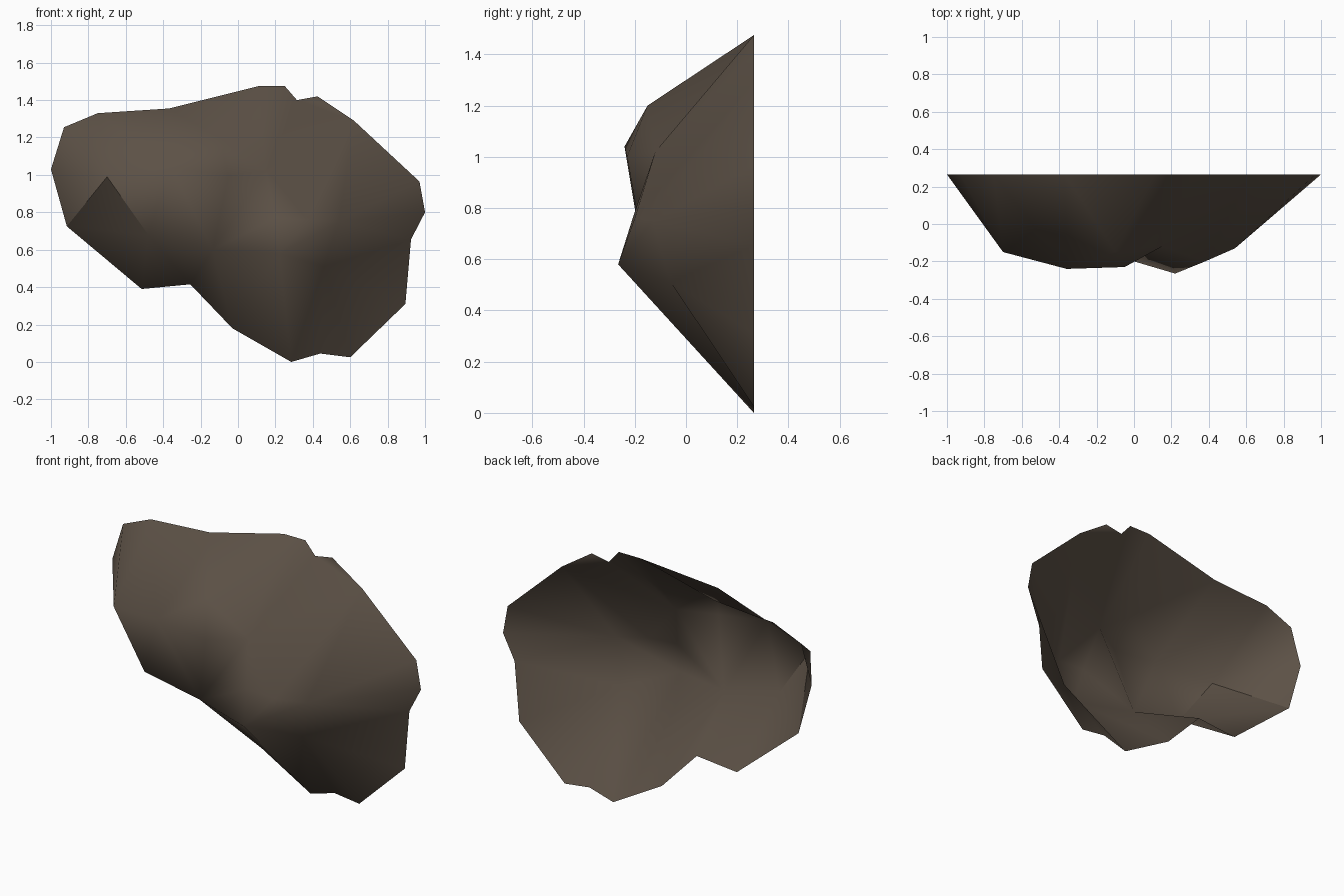
import bpy, bmesh
from mathutils import Vector
from mathutils.geometry import delaunay_2d_cdt

if "Cube" in bpy.data.objects:
    bpy.data.objects.remove(bpy.data.objects["Cube"])

BACK = 0.265

# Rim of the open-backed rock shell, as seen from the front (x, z)
rim = [(-1, 1.03), (-0.93, 1.255), (-0.75, 1.33), (-0.37, 1.355), (0.11, 1.475),
       (0.25, 1.475), (0.315, 1.40), (0.425, 1.42), (0.62, 1.29), (0.97, 0.965),
       (1.0, 0.80), (0.925, 0.655), (0.895, 0.31), (0.60, 0.025), (0.44, 0.045),
       (0.285, 0.0), (-0.03, 0.18), (-0.255, 0.415), (-0.515, 0.39), (-0.915, 0.725)]

# Bulges and hollows of the front face (x, y, z)
bumps = [(-0.70, -0.15, 0.99), (-0.48, -0.18, 0.68), (-0.36, -0.24, 1.04),
         (-0.05, -0.23, 1.00), (-0.10, -0.15, 1.20), (0.15, -0.12, 1.02),
         (0.20, -0.205, 0.77), (0.38, -0.20, 0.76), (0.54, -0.13, 0.75),
         (0.22, -0.265, 0.58), (0.46, -0.06, 0.51), (-0.135, -0.16, 0.60)]

n = len(rim)
pts = [Vector((x, BACK, z)) for x, z in rim] + [Vector(p) for p in bumps]

# Rim edges, the sharp chipped notch, and the main ridges and hollows
notch = [(19, n), (n, n + 1)]
ridges = [(n, n + 2), (n + 2, n + 3), (n + 3, n + 5), (n + 5, 5), (n + 5, 6),
          (n + 5, n + 6), (n + 6, n + 7), (n + 7, n + 8), (n + 8, n + 9),
          (n + 1, n + 11), (n + 11, n + 9), (n + 11, n + 5),
          (n + 9, 15), (n + 10, 14), (n + 11, 17), (n + 1, 18)]
edges = [(i, (i + 1) % n) for i in range(n)] + notch + ridges
res = delaunay_2d_cdt([Vector((p.x, p.z)) for p in pts], edges, [], 1, 1e-5)
co2d, faces, origin = res[0], res[2], res[3]

# Rock shell
bm = bmesh.new()
verts = []
for c, o in zip(co2d, origin):
    y = pts[o[0]].y if o else -0.15
    verts.append(bm.verts.new((c.x, y, c.y)))
for f in faces:
    face = bm.faces.new([verts[i] for i in f])
    face.normal_update()
    if face.normal.y > 0:
        face.normal_flip()
    face.smooth = True

# Keep the notch edges crisp
sharp = [{pts[a].to_tuple(3), pts[b].to_tuple(3)} for a, b in notch]
for e in bm.edges:
    if {v.co.to_tuple(3) for v in e.verts} in sharp:
        e.smooth = False

mesh = bpy.data.meshes.new("rock_shell")
bm.to_mesh(mesh)
bm.free()
rock = bpy.data.objects.new("rock_shell", mesh)
bpy.context.collection.objects.link(rock)

# Brown stone colour
mat = bpy.data.materials.new("brown_stone")
mat.diffuse_color = (0.107, 0.082, 0.061, 1)
mat.use_nodes = True
mat.node_tree.nodes["Principled BSDF"].inputs["Base Color"].default_value = mat.diffuse_color
mesh.materials.append(mat)
